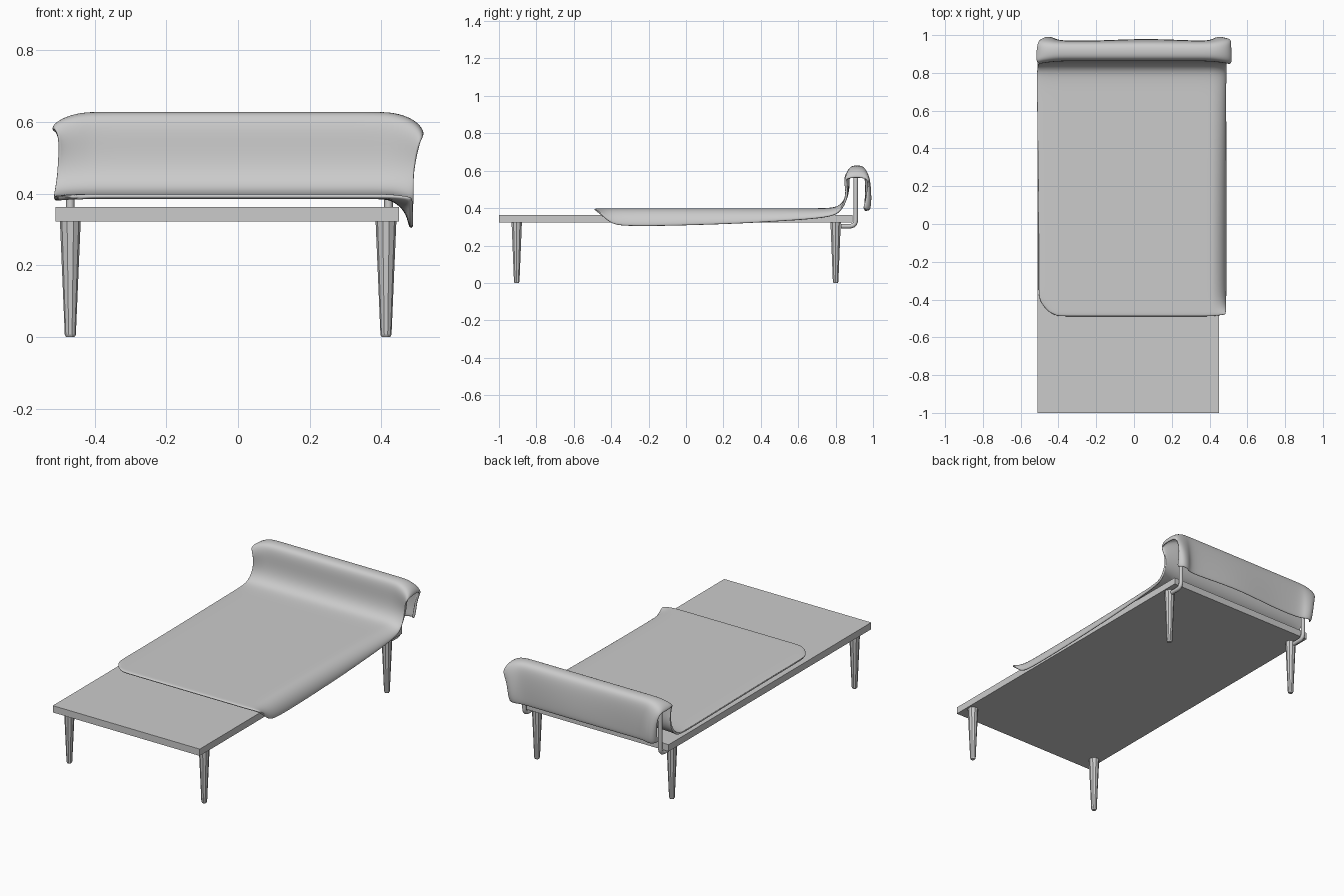
import bpy, bmesh
from math import sin, cos, pi
from mathutils import Vector

if "Cube" in bpy.data.objects:
    bpy.data.objects.remove(bpy.data.objects["Cube"])


def mesh_object(name, bm):
    bmesh.ops.recalc_face_normals(bm, faces=bm.faces)
    me = bpy.data.meshes.new(name)
    bm.to_mesh(me)
    bm.free()
    ob = bpy.data.objects.new(name, me)
    bpy.context.collection.objects.link(ob)
    return ob


def smooth(ob, angle):
    bpy.ops.object.select_all(action='DESELECT')
    ob.select_set(True)
    bpy.context.view_layer.objects.active = ob
    bpy.ops.object.shade_smooth_by_angle(angle=angle)


LEFT, RIGHT = -0.468, 0.413

# Flat bed board
bm = bmesh.new()
bmesh.ops.create_cube(bm, size=1)
bmesh.ops.scale(bm, vec=(0.96, 1.89, 0.04), verts=bm.verts)
bmesh.ops.translate(bm, vec=(-0.03, -0.055, 0.342), verts=bm.verts)
mesh_object("board", bm)

# Tapered legs with a slightly rounded foot
rings = [(0.0, 0.012), (0.006, 0.0155), (0.322, 0.029)]
for end, y in (("front", -0.905), ("back", 0.80)):
    for side, x in (("left", LEFT), ("right", RIGHT)):
        bm = bmesh.new()
        n = 10
        loops = [[bm.verts.new((x + r * cos(2 * pi * i / n), y + r * sin(2 * pi * i / n), z))
                  for i in range(n)] for z, r in rings]
        for a, b in zip(loops, loops[1:]):
            for i in range(n):
                j = (i + 1) % n
                bm.faces.new((a[i], a[j], b[j], b[i]))
        bm.faces.new(loops[0])
        bm.faces.new(loops[-1])
        mesh_object(f"{end}_{side}_leg", bm)


# Bent tube headrest frame, hooked under the board
def rounded(points, radius, steps=5):
    pts = [Vector(p) for p in points]
    out = [pts[0]]
    for a, p, b in zip(pts, pts[1:], pts[2:]):
        s = p + (a - p).normalized() * radius
        e = p + (b - p).normalized() * radius
        for k in range(steps + 1):
            t = k / steps
            out.append(s * (1 - t) ** 2 + p * 2 * t * (1 - t) + e * t * t)
    return out + [pts[-1]]


path = rounded([(LEFT, 0.83, 0.303), (LEFT, 0.908, 0.303), (LEFT, 0.908, 0.582),
                (RIGHT + 0.007, 0.908, 0.582), (RIGHT + 0.007, 0.908, 0.303),
                (RIGHT + 0.007, 0.83, 0.303)], 0.035)
cu = bpy.data.curves.new("headrest_frame", 'CURVE')
cu.dimensions = '3D'
cu.bevel_depth = 0.012
cu.bevel_resolution = 2
cu.use_fill_caps = True
sp = cu.splines.new('POLY')
sp.points.add(len(path) - 1)
for q, p in zip(sp.points, path):
    q.co = (*p, 1)
bpy.context.collection.objects.link(bpy.data.objects.new("headrest_frame", cu))

# Draped blanket: rows of (y, z, left x, left dz, left dy, right x, right dz, right dy)
rows = []
for y, drop in ((-0.49, 0.005), (-0.46, 0.03), (-0.40, 0.08), (-0.32, 0.09), (-0.1, 0.088),
                (0.1, 0.082), (0.3, 0.075), (0.5, 0.063), (0.65, 0.053), (0.77, 0.04)):
    corner = max(0, -0.40 - y) * 0.6
    rows.append((y, 0.392, -0.504 - max(0, y) * 0.013 + corner, -0.006, corner * 0.6,
                 0.484, -drop, 0.012 if y < -0.45 else 0))
rows += [
    (0.825, 0.405, -0.512, -0.01, 0, 0.487, -0.03, 0),
    (0.858, 0.45, -0.505, 0, 0, 0.490, 0, 0),
    (0.868, 0.51, -0.500, 0, -0.01, 0.497, -0.01, -0.01),
    (0.868, 0.57, -0.500, -0.01, -0.02, 0.507, -0.03, -0.02),
    (0.875, 0.61, -0.515, -0.025, -0.015, 0.515, -0.055, -0.02),
    (0.895, 0.622, -0.515, -0.05, -0.005, 0.515, -0.06, -0.005),
    (0.935, 0.622, -0.510, -0.05, 0, 0.510, -0.06, 0.005),
    (0.956, 0.607, -0.505, -0.04, 0.005, 0.512, -0.055, 0.015),
    (0.965, 0.56, -0.495, -0.02, 0.005, 0.500, -0.03, 0.01),
    (0.968, 0.49, -0.485, 0, 0, 0.485, 0, 0),
    (0.967, 0.43, -0.480, 0, -0.01, 0.480, 0, -0.01),
    (0.964, 0.385, -0.478, 0.005, -0.02, 0.478, 0.01, -0.02),
]
INNER = 0.40
edge = (1, 0.8, 0.6, 0.4, 0.2)
bm = bmesh.new()
grid = []
for y, z, xl, zl, yl, xr, zr, yr in rows:
    back = max(0, min(1, (y - 0.95) * 80)) * min(1, (0.63 - z) * 5)
    line = []

    def side_vert(s, e, xe, dz, dy):
        a = e * pi / 2
        return bm.verts.new((s * INNER + (xe - s * INNER) * sin(a),
                             y + dy * e + 0.024 * back * sin(pi * e),
                             z + dz * (1 - cos(a)) ))
    for e in edge:
        line.append(side_vert(-1, e, xl, zl, yl))
    for i in range(9):
        x = INNER * (i / 4 - 1)
        wave = 0.006 * back * sin(9 * x + 1)
        line.append(bm.verts.new((x, y + wave, z + wave * 0.5)))
    for e in reversed(edge):
        line.append(side_vert(1, e, xr, zr, yr))
    grid.append(line)
for a, b in zip(grid, grid[1:]):
    for i in range(len(a) - 1):
        bm.faces.new((a[i], a[i + 1], b[i + 1], b[i]))
blanket = mesh_object("blanket", bm)
sol = blanket.modifiers.new("thickness", 'SOLIDIFY')
sol.thickness = 0.014
sol.offset = 0
sub = blanket.modifiers.new("soft", 'SUBSURF')
sub.levels = sub.render_levels = 2
smooth(blanket, pi)
